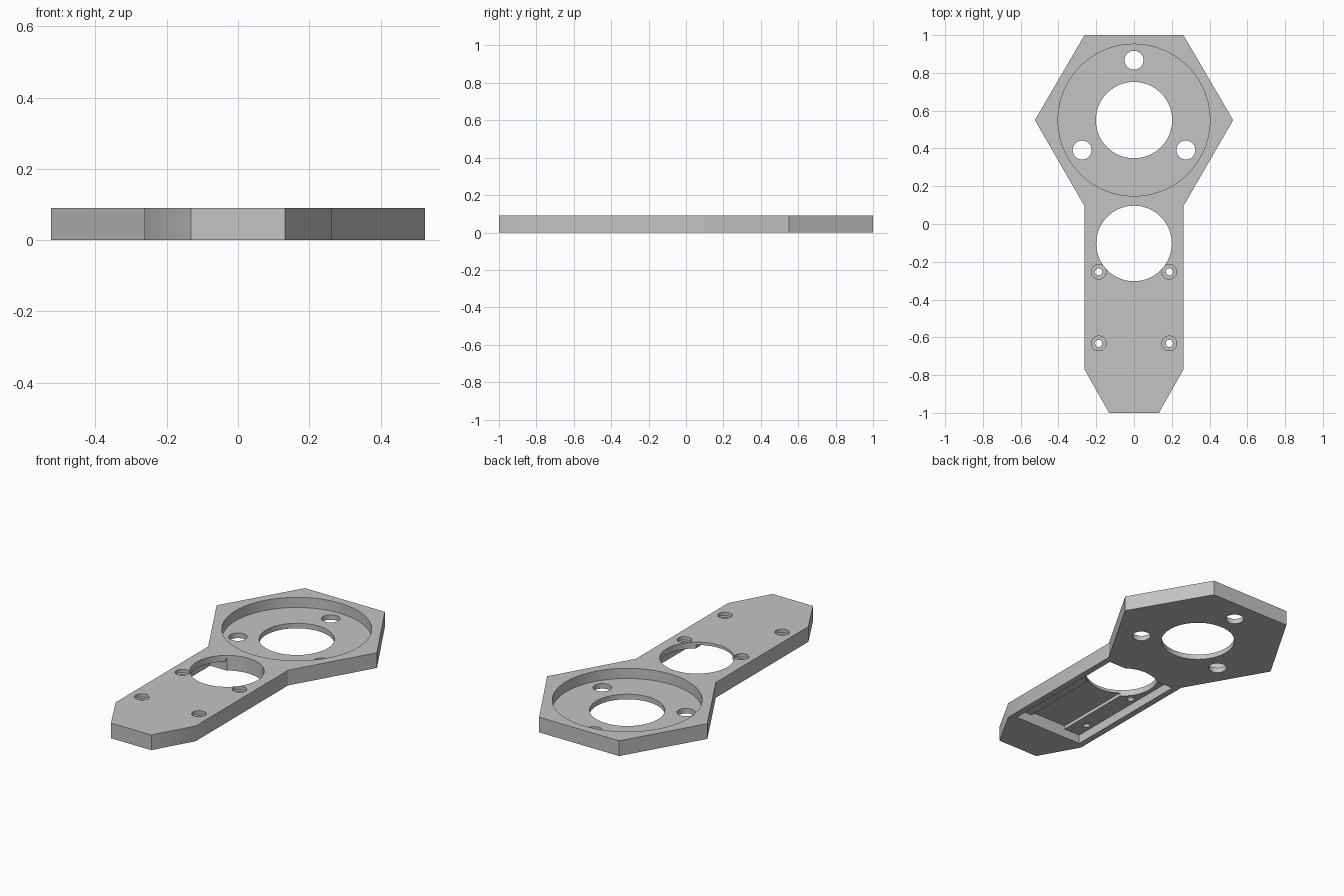
import bpy
import bmesh
from math import cos, sin, radians

cube = bpy.data.objects.get("Cube")
if cube:
    bpy.data.objects.remove(cube, do_unlink=True)

THICK = 0.09
HEX_Y = 0.55

metal = bpy.data.materials.new("plain grey")
metal.use_nodes = True
metal.diffuse_color = (0.55, 0.55, 0.55, 1)
metal.node_tree.nodes["Principled BSDF"].inputs["Base Color"].default_value = (0.55, 0.55, 0.55, 1)


def prism(name, outline, z0, z1):
    """Extrude a flat outline from z0 up to z1."""
    bm = bmesh.new()
    face = bm.faces.new([bm.verts.new((x, y, z0)) for x, y in outline])
    top = bmesh.ops.extrude_face_region(bm, geom=[face])["geom"]
    verts = [v for v in top if isinstance(v, bmesh.types.BMVert)]
    bmesh.ops.translate(bm, verts=verts, vec=(0, 0, z1 - z0))
    bmesh.ops.recalc_face_normals(bm, faces=bm.faces)
    mesh = bpy.data.meshes.new(name)
    bm.to_mesh(mesh)
    bm.free()
    mesh.materials.append(metal)
    obj = bpy.data.objects.new(name, mesh)
    bpy.context.collection.objects.link(obj)
    return obj


def circle(x, y, r, n=64):
    return [(x + r * cos(radians(360 * i / n)), y + r * sin(radians(360 * i / n))) for i in range(n)]


def box(half_width, y0, y1):
    return [(-half_width, y0), (half_width, y0), (half_width, y1), (-half_width, y1)]


# Plate: hexagonal head running into a straight arm with a tapered tip
half = [(0.262, 1), (0.525, HEX_Y), (0.262, 0.095), (0.262, -0.77), (0.132, -1)]
plate = prism("mounting_plate", half + [(-x, y) for x, y in reversed(half)], 0, THICK)


def cut(name, outline, z0=-0.1, z1=0.2):
    """Subtract a prism from the plate, then drop the cutter."""
    cutter = prism(name, outline, z0, z1)
    cutter.hide_render = True
    mod = plate.modifiers.new(name, 'BOOLEAN')
    mod.operation = 'DIFFERENCE'
    mod.solver = 'EXACT'
    mod.object = cutter
    bpy.context.view_layer.objects.active = plate
    bpy.ops.object.modifier_apply(modifier=mod.name)
    bpy.data.objects.remove(cutter, do_unlink=True)


# Round recess in the head, with its bore and three bolt holes
cut("head_recess", circle(0, HEX_Y, 0.402, 96), 0.03)
cut("head_bore", circle(0, HEX_Y, 0.202))
for angle in (90, 210, 330):
    a = radians(angle)
    cut("bolt_hole", circle(0.317 * cos(a), HEX_Y + 0.317 * sin(a), 0.05, 32))

# Stepped pocket under the arm
cut("arm_pocket", box(0.225, -0.74, 0.06), -0.1, 0.053)
cut("deep_pocket", box(0.12, -0.74, 0.06), -0.1, 0.073)

# Large opening in the arm
cut("arm_bore", circle(0, -0.103, 0.2))

# Counterbored screw holes
for x in (-0.187, 0.187):
    for y in (-0.253, -0.632):
        cut("screw_counterbore", circle(x, y, 0.039, 32), 0.07)
        cut("screw_hole", circle(x, y, 0.019, 24))

bpy.ops.object.select_all(action='DESELECT')
plate.select_set(True)
bpy.context.view_layer.objects.active = plate
bpy.ops.object.shade_smooth_by_angle(angle=radians(30))
